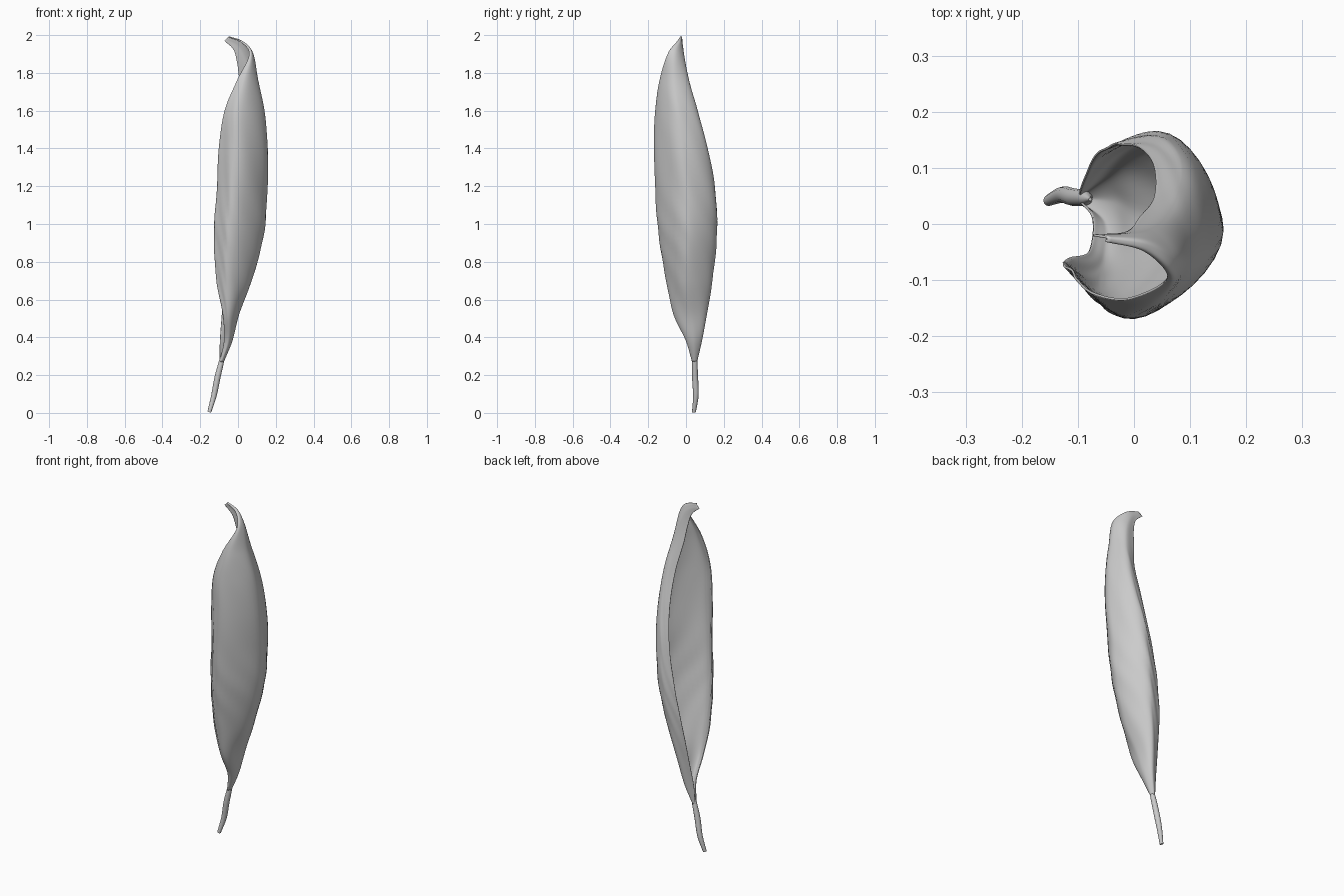
import bpy, math
from mathutils import Vector

if "Cube" in bpy.data.objects:
    bpy.data.objects.remove(bpy.data.objects["Cube"])

# Cross-sections of the curled blade, bottom to tip:
# height, then (x, y) of front edge, front bulge, right side, back bulge, rear edge
SECTIONS = [
    (0.27, -.097, .042, -.090, .034, -.077, .045, -.087, .057, -.097, .052),
    (0.38, -.074, .012, -.052, .002, -.032, .040, -.055, .082, -.095, .062),
    (0.52, -.080, -.048, -.050, -.064, .003, .020, -.030, .108, -.085, .088),
    (0.70, -.113, -.060, -.060, -.102, .070, .000, .000, .137, -.070, .120),
    (0.95, -.126, -.070, -.050, -.142, .136, .010, .035, .162, -.030, .142),
    (1.20, -.110, -.085, -.030, -.161, .154, .000, .060, .151, .015, .132),
    (1.40, -.100, -.100, -.020, -.166, .156, -.020, .085, .112, .036, .100),
    (1.60, -.070, -.125, -.010, -.161, .138, -.045, .085, .060, .036, .045),
    (1.76, -.005, -.132, .035, -.138, .105, -.065, .070, .012, .008, .008),
    (1.855, .060, -.090, .067, -.090, .073, -.062, .037, -.012, -.005, -.010),
    (1.925, .016, -.046, .020, -.046, .022, -.036, .002, -.020, -.025, -.018),
    (1.970, -.051, -.030, -.049, -.029, -.048, -.026, -.060, -.022, -.072, -.020),
]


def catmull(pts, steps, power=0.5):
    """Smooth list of points through pts; power sets how full the bends are."""
    p = [2 * pts[0] - pts[1]] + pts + [2 * pts[-1] - pts[-2]]
    out = []
    for i in range(1, len(p) - 2):
        a, b, c, d = p[i - 1:i + 3]
        t1 = max((b - a).length, 1e-5) ** power
        t2 = max((c - b).length, 1e-5) ** power
        t3 = max((d - c).length, 1e-5) ** power
        m1 = ((b - a) / t1 - (c - a) / (t1 + t2) + (c - b) / t2) * t2
        m2 = ((c - b) / t2 - (d - b) / (t2 + t3) + (d - c) / t3) * t2
        for k in range(steps):
            t = k / steps
            out.append((2*t**3 - 3*t*t + 1) * b + (t**3 - 2*t*t + t) * m1
                       + (3*t*t - 2*t**3) * c + (t**3 - t*t) * m2)
    return out + [pts[-1]]


# Rails run along the leaf; the sections lean over near the tip
rails = []
for r in range(5):
    line = []
    for s in SECTIONS:
        x, y = s[1 + 2 * r], s[2 + 2 * r]
        tilt = min(0.9, max(0, s[0] - 1.8) * 14)
        line.append(Vector((x, y, s[0] + tilt * (x - s[9]))))
    rails.append(catmull(line, 10))

# Ribs run across the leaf between the rails
rows = [catmull([rail[i] for rail in rails], 10, 0.9) for i in range(len(rails[0]))]
n = len(rows[0])
verts, faces = [], []
for i, row in enumerate(rows):
    for j, p in enumerate(row):
        # Shallow slanted vein ripples
        u = j / (n - 1)
        fade = math.sin(math.pi * min(1, max(0, (p.z - 0.35) / 1.4)))
        ripple = 0.0014 * fade * math.sin(24 * p.z + 42 * u + 2 * math.sin(7 * p.z))
        t = row[min(j + 1, n - 1)] - row[max(j - 1, 0)]
        out = Vector((t.y, -t.x, 0))
        if out.length > 1e-6:
            p = p + out.normalized() * ripple
        verts.append(p)
for i in range(len(rows) - 1):
    for j in range(n - 1):
        a = i * n + j
        faces.append((a, a + 1, a + n + 1, a + n))

mesh = bpy.data.meshes.new("leaf_blade")
mesh.from_pydata(verts, [], faces)
blade = bpy.data.objects.new("leaf_blade", mesh)
bpy.context.collection.objects.link(blade)
mesh.polygons.foreach_set("use_smooth", [True] * len(mesh.polygons))
thick = blade.modifiers.new("thickness", "SOLIDIFY")
thick.thickness = 0.004
thick.offset = 0

# Stem: slim tapered stalk bending to the left at the foot
path = catmull([Vector(p) for p in [(-.152, .042, .004), (-.128, .052, .09),
                                    (-.108, .048, .19), (-.086, .046, .28),
                                    (-.078, .044, .33)]], 6)
sides, verts, faces = 12, [], []
for i, p in enumerate(path):
    f = i / (len(path) - 1)
    r = 0.010 + 0.006 * math.sin(math.pi * min(1, f * 1.1)) - 0.007 * max(0, f - 0.75) * 4
    for k in range(sides):
        a = 2 * math.pi * k / sides
        verts.append((p.x + r * 0.95 * math.cos(a), p.y + r * math.sin(a),
                      p.z - r * 0.3 * math.cos(a)))
for i in range(len(path) - 1):
    for k in range(sides):
        a, b = i * sides + k, i * sides + (k + 1) % sides
        faces.append((a, b, b + sides, a + sides))
faces.append(tuple(reversed(range(sides))))
faces.append(tuple(range(len(verts) - sides, len(verts))))
mesh = bpy.data.meshes.new("stem")
mesh.from_pydata(verts, [], faces)
stem = bpy.data.objects.new("stem", mesh)
bpy.context.collection.objects.link(stem)
for o in bpy.context.selected_objects:
    o.select_set(False)
stem.select_set(True)
bpy.context.view_layer.objects.active = stem
bpy.ops.object.shade_smooth_by_angle(angle=math.radians(50))
